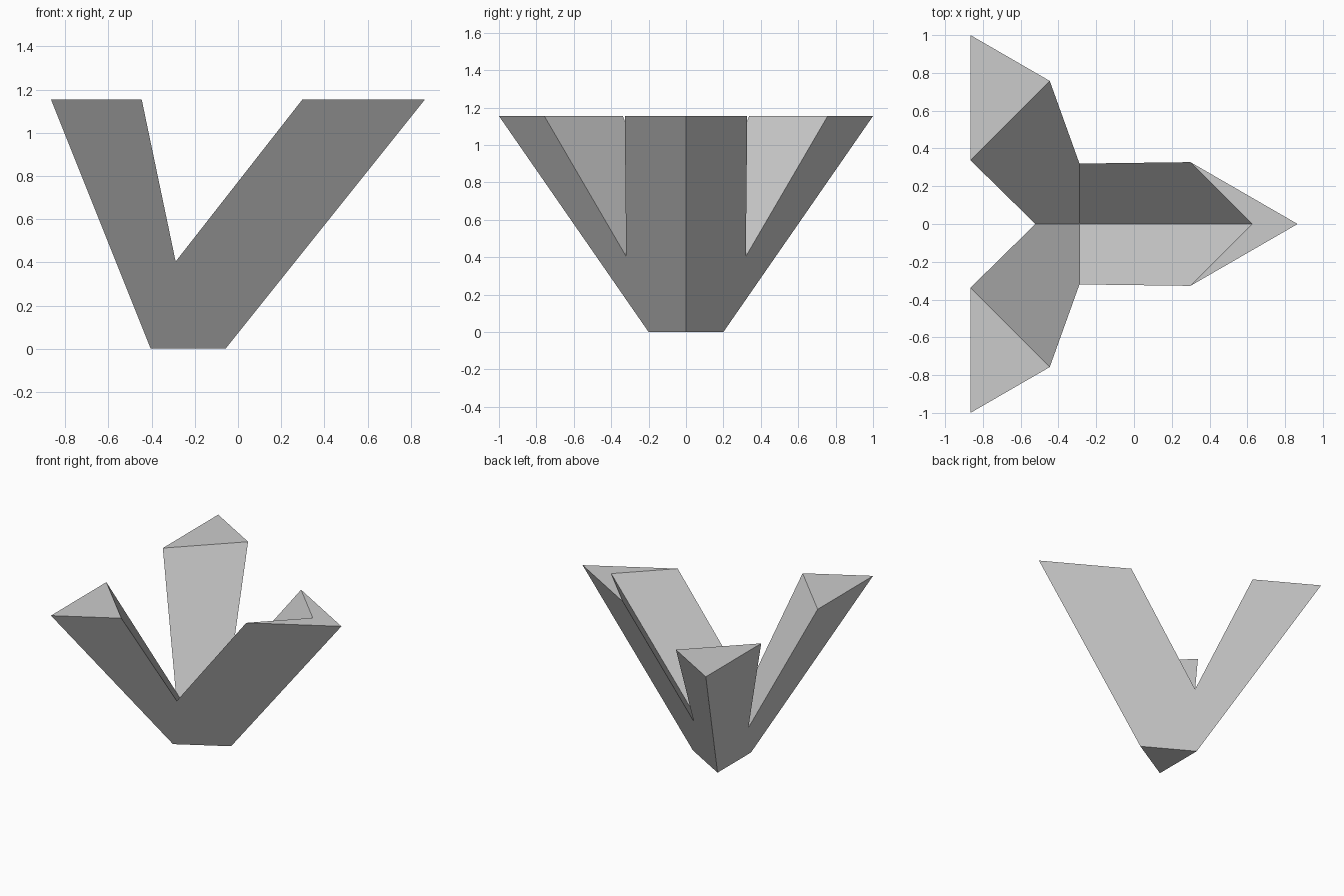
import bpy
import bmesh
from math import cos, sin, tau

if "Cube" in bpy.data.objects:
    bpy.data.objects.remove(bpy.data.objects["Cube"], do_unlink=True)

AXIS_X = -0.2887      # vertical axis shared by the body and the hollow
HEIGHT = 1.1547

grey = bpy.data.materials.new("plain grey")
grey.use_nodes = True
colour = (0.6, 0.6, 0.6, 1.0)
grey.diffuse_color = colour
grey.node_tree.nodes["Principled BSDF"].inputs["Base Color"].default_value = colour


def frustum(name, sides, z_low, r_low, z_high, r_high):
    """Flat-sided frustum about the shared axis, one corner towards +x."""
    bm = bmesh.new()
    rings = []
    for z, r in ((z_low, r_low), (z_high, r_high)):
        rings.append([bm.verts.new((AXIS_X + r * cos(tau * i / sides),
                                    r * sin(tau * i / sides), z))
                      for i in range(sides)])
    low, high = rings
    bm.faces.new(low[::-1])
    bm.faces.new(high)
    for i in range(sides):
        j = (i + 1) % sides
        bm.faces.new((low[i], low[j], high[j], high[i]))
    mesh = bpy.data.meshes.new(name)
    bm.to_mesh(mesh)
    bm.free()
    mesh.materials.append(grey)
    obj = bpy.data.objects.new(name, mesh)
    bpy.context.scene.collection.objects.link(obj)
    return obj


# Three-sided body widening upwards
body = frustum("three_armed_body", 3, 0, 0.2309, HEIGHT, HEIGHT)

# Four-sided inverted pyramid that hollows the body into three arms
slope = 0.915 / HEIGHT
z_tip, z_top = 0.004, 1.4
hollow = frustum("hollow_cutter", 4, z_tip, 0.003, z_top, slope * z_top)
hollow.hide_render = True

cut = body.modifiers.new("hollow", 'BOOLEAN')
cut.operation = 'DIFFERENCE'
cut.solver = 'EXACT'
cut.object = hollow

# Bake the cut and drop the cutter
graph = bpy.context.evaluated_depsgraph_get()
result = bpy.data.meshes.new_from_object(body.evaluated_get(graph))
body.modifiers.clear()
body.data = result
result.name = "three_armed_body"
bpy.data.objects.remove(hollow, do_unlink=True)
